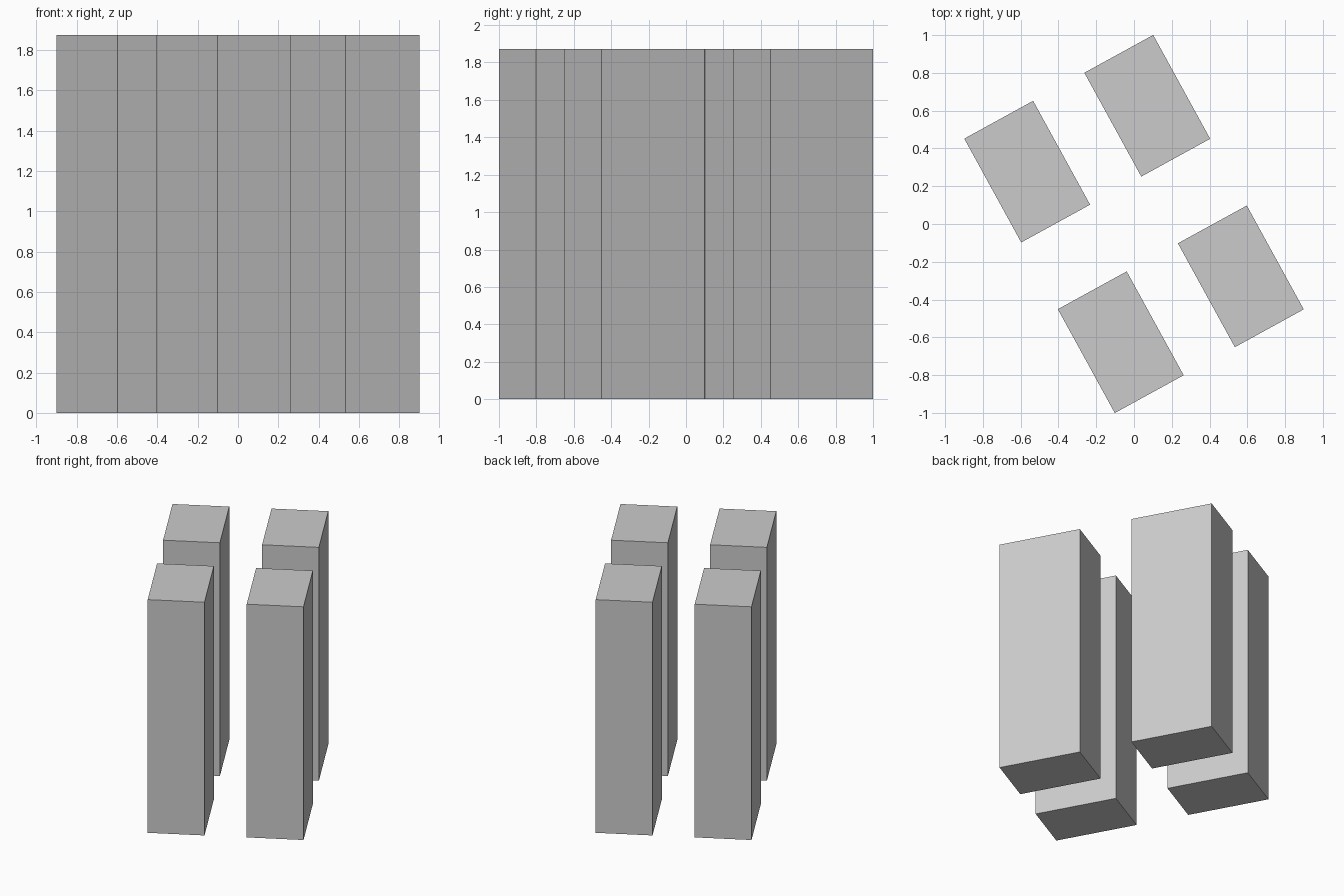
import bpy
from math import radians
from mathutils import Matrix, Vector

if "Cube" in bpy.data.objects:
    bpy.data.objects.remove(bpy.data.objects["Cube"])

ANGLE = radians(28.75)
WIDTH, DEPTH, HEIGHT = 0.416, 0.627, 1.873
HALF_X, HALF_Y = 0.3625, 0.515   # half spacing of the 2 x 2 layout
turn = Matrix.Rotation(ANGLE, 3, 'Z')


def block(name, x, y):
    """Upright block standing on the ground in the turned layout."""
    centre = turn @ Vector((x, y, 0))
    bpy.ops.mesh.primitive_cube_add(
        size=1, location=(centre.x, centre.y, HEIGHT / 2), rotation=(0, 0, ANGLE))
    obj = bpy.context.object
    obj.name = name
    obj.scale = (WIDTH, DEPTH, HEIGHT)


# Four identical pillars
for row, sy in (("front", -1), ("back", 1)):
    for side, sx in (("left", -1), ("right", 1)):
        block(f"{row}_{side}_pillar", sx * HALF_X, sy * HALF_Y)
